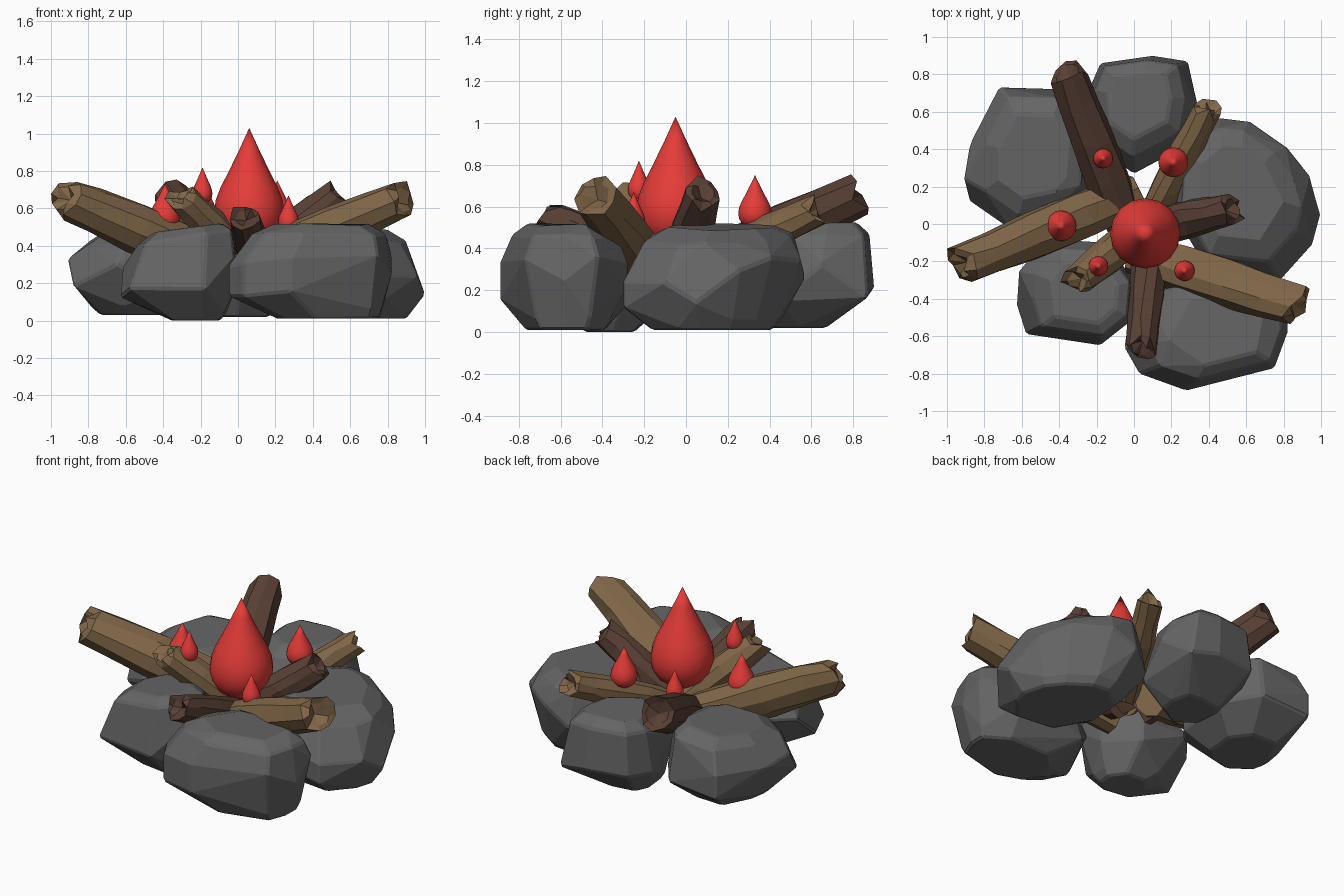
import bpy, bmesh, math, random
from mathutils import Vector

if "Cube" in bpy.data.objects:
    bpy.data.objects.remove(bpy.data.objects["Cube"])


def material(name, rgb):
    m = bpy.data.materials.new(name)
    m.diffuse_color = (*rgb, 1)
    m.use_nodes = True
    m.node_tree.nodes["Principled BSDF"].inputs["Base Color"].default_value = m.diffuse_color
    return m


STONE = material("grey_stone", (0.130, 0.130, 0.131))
TAN = material("tan_wood", (0.215, 0.133, 0.064))
DARK = material("dark_wood", (0.100, 0.052, 0.036))
RED = material("red_flame", (0.78, 0.045, 0.04))


def finish(bm, name, mat, smooth_angle=None):
    bmesh.ops.recalc_face_normals(bm, faces=bm.faces)
    me = bpy.data.meshes.new(name)
    bm.to_mesh(me)
    bm.free()
    me.materials.append(mat)
    ob = bpy.data.objects.new(name, me)
    bpy.context.collection.objects.link(ob)
    if smooth_angle:
        bpy.ops.object.select_all(action='DESELECT')
        ob.select_set(True)
        bpy.context.view_layer.objects.active = ob
        bpy.ops.object.shade_smooth_by_angle(angle=math.radians(smooth_angle))
    return ob


def rock(name, outline, z0, z1, seed, foot=0.6, base=(0, 0), top=(0, 0),
         tilt=(0, 0), slope=(0, 0)):
    """Chunky convex stone: hull of the plan outline at several heights.
    foot scales the underside; base and top shift the end rings;
    tilt leans the waist and slope leans the top."""
    rnd = random.Random(seed)
    c = sum((Vector(p) for p in outline), Vector((0, 0))) / len(outline)
    bm = bmesh.new()
    for i, p in enumerate(outline):
        d = Vector(p) - c
        lean, fall = d.dot(Vector(tilt)), d.dot(Vector(slope))
        kind = rnd.choice(("low", "high", "both"))
        levels = [(0.0, foot, base), (1.0, 0.58, top),
                  (0.9, 0.82, [t * 0.8 for t in top]),
                  (0.1, foot * 0.6 + 0.36, [t * 0.7 for t in base])]
        # every corner touches the waist low, high or both, giving uneven facets
        if kind != "high":
            levels.append((0.32, 1.0, (0, 0)))
        if kind != "low":
            levels.append((0.62, 1.0, (0, 0)))
        for h, s, shift in levels:
            q = c + d * s + Vector(shift)
            z = z0 + (z1 - z0) * h
            if h >= 0.9:
                z += fall * s - rnd.uniform(0, 0.02)
            elif h > 0.2:
                z += lean + rnd.uniform(-0.025, 0.025)
            bm.verts.new((q.x, q.y, max(z, z0)))
    bmesh.ops.convex_hull(bm, input=bm.verts)
    junk = [v for v in bm.verts if not v.link_faces]
    bmesh.ops.delete(bm, geom=junk, context='VERTS')
    # merge near-flat facets into larger planes, then soften the edges
    bmesh.ops.dissolve_limit(bm, angle_limit=math.radians(10),
                             verts=bm.verts, edges=bm.edges)
    ob = finish(bm, name, STONE)
    bev = ob.modifiers.new("worn_edges", 'BEVEL')
    bev.width, bev.segments, bev.limit_method = 0.012, 1, 'ANGLE'
    bev.angle_limit = math.radians(30)


def log(name, start, end, radius, mat, seed):
    """Rough nine-sided log with a splintered, hollowed outer end."""
    rnd = random.Random(seed)
    a, b = Vector(start), Vector(end)
    axis = (b - a).normalized()
    side = axis.cross(Vector((0, 0, 1))).normalized()
    up = side.cross(axis)
    n = 9
    ridge = [rnd.uniform(0.95, 1.08) for _ in range(n)]
    bm = bmesh.new()

    def ring(t, r, jag):
        vs = []
        for i in range(n):
            ang = math.tau * (i + rnd.uniform(-0.15, 0.15)) / n
            rr = radius * r * ridge[i] * rnd.uniform(0.96, 1.04)
            vs.append(bm.verts.new(a.lerp(b, t) + axis * rnd.uniform(-jag, jag)
                      + side * math.cos(ang) * rr + up * math.sin(ang) * rr))
        return vs

    rings = [ring(t, r, j) for t, r, j in (
        (0, 0.9, 0.01), (0.3, 1.04, 0.03), (0.58, 1.06, 0.03),
        (0.82, 0.96, 0.03), (1.0, 0.9, radius * 0.45))]
    rings.append(ring(1.0, 0.6, radius * 0.3))
    for lo, hi in zip(rings, rings[1:]):
        for i in range(n):
            j = (i + 1) % n
            bm.faces.new((lo[i], lo[j], hi[j], hi[i]))
    bm.faces.new(rings[0])
    heart = bm.verts.new(b - axis * radius * 0.4)
    for i in range(n):
        bm.faces.new((rings[-1][i], rings[-1][(i + 1) % n], heart))
    finish(bm, name, mat)


def flame(name, x, y, tip, r, height):
    """Teardrop of revolution."""
    profile = ((0.04, 0.45), (0.11, 0.78), (0.2, 0.95), (0.3, 1.0),
               (0.4, 0.95), (0.5, 0.82), (0.65, 0.56), (0.82, 0.28))
    n = 16
    bm = bmesh.new()
    base = bm.verts.new((x, y, tip - height))
    top = bm.verts.new((x, y, tip))
    rings = [[bm.verts.new((x + r * k * math.cos(math.tau * i / n),
                            y + r * k * math.sin(math.tau * i / n),
                            tip - height * (1 - h))) for i in range(n)]
             for h, k in profile]
    for i in range(n):
        j = (i + 1) % n
        bm.faces.new((base, rings[0][j], rings[0][i]))
        bm.faces.new((top, rings[-1][i], rings[-1][j]))
        for lo, hi in zip(rings, rings[1:]):
            bm.faces.new((lo[i], lo[j], hi[j], hi[i]))
    finish(bm, name, RED, 40)


# Ring of five stones
rock("right_stone", ((0.45, 0.57), (0.62, 0.55), (0.82, 0.41), (0.94, 0.26), (1.0, 0.05),
     (0.96, -0.1), (0.78, -0.3), (0.4, -0.26), (0.22, 0.05), (0.24, 0.4)), 0.01, 0.51, 3,
     foot=0.66, base=(0.02, -0.02), top=(-0.05, 0.02), tilt=(-0.1, 0.12), slope=(-0.1, 0))
rock("front_stone", ((-0.05, -0.66), (0.03, -0.8), (0.28, -0.89), (0.75, -0.77), (0.82, -0.58),
     (0.82, -0.42), (0.6, -0.28), (0.15, -0.28), (-0.02, -0.45)), 0.01, 0.52, 5,
     foot=0.62, base=(0.1, 0), top=(0.06, 0.0), tilt=(0.12, 0))
rock("front_left_stone", ((-0.63, -0.43), (-0.58, -0.59), (-0.18, -0.65), (-0.02, -0.52),
     (0.0, -0.3), (-0.15, -0.1), (-0.48, -0.08), (-0.62, -0.25)), 0.0, 0.5, 8,
     foot=0.42, base=(0.1, 0), top=(0.05, 0.0), tilt=(0.06, 0), slope=(0.16, 0))
rock("back_left_stone", ((-0.91, 0.24), (-0.88, 0.42), (-0.72, 0.73), (-0.38, 0.72),
     (-0.22, 0.5), (-0.25, 0.15), (-0.36, 0.02), (-0.65, -0.04), (-0.88, 0.12)), 0.03, 0.49, 11,
     foot=0.52, base=(0.02, 0), top=(0.03, 0.03), slope=(0.08, 0.06))
rock("back_stone", ((-0.25, 0.7), (-0.18, 0.86), (0.1, 0.9), (0.29, 0.87), (0.34, 0.65),
     (0.3, 0.43), (0.0, 0.27), (-0.22, 0.42)), 0.02, 0.53, 14,
     foot=0.5, base=(-0.03, -0.1), top=(-0.02, 0.03), tilt=(-0.05, 0.02))

# Logs leaning outwards from the middle
log("left_log", (0.0, 0.165, 0.27), (-0.93, -0.22, 0.66), 0.122, TAN, 1)
log("front_right_log", (0.0, -0.155, 0.27), (0.88, -0.435, 0.65), 0.117, TAN, 2)
log("back_left_log", (-0.05, 0.0, 0.27), (-0.355, 0.80, 0.65), 0.115, DARK, 3)
log("back_right_log", (0.09, 0.03, 0.31), (0.395, 0.62, 0.58), 0.084, TAN, 4)
log("right_log", (0.03, -0.04, 0.28), (0.52, 0.08, 0.66), 0.092, DARK, 5)
log("front_log", (0.11, 0.0, 0.26), (0.04, -0.66, 0.55), 0.09, DARK, 6)
log("front_left_log", (0.06, 0.0, 0.29), (-0.305, -0.31, 0.67), 0.092, TAN, 7)

# Flames
flame("main_flame", 0.06, -0.05, 1.03, 0.188, 0.64)
flame("left_flame", -0.39, -0.01, 0.735, 0.082, 0.26)
flame("back_right_flame", 0.21, 0.33, 0.75, 0.08, 0.26)
flame("back_left_flame", -0.165, 0.35, 0.71, 0.053, 0.2)
flame("front_left_flame", -0.19, -0.225, 0.82, 0.053, 0.2)
flame("front_right_flame", 0.27, -0.25, 0.67, 0.055, 0.2)
